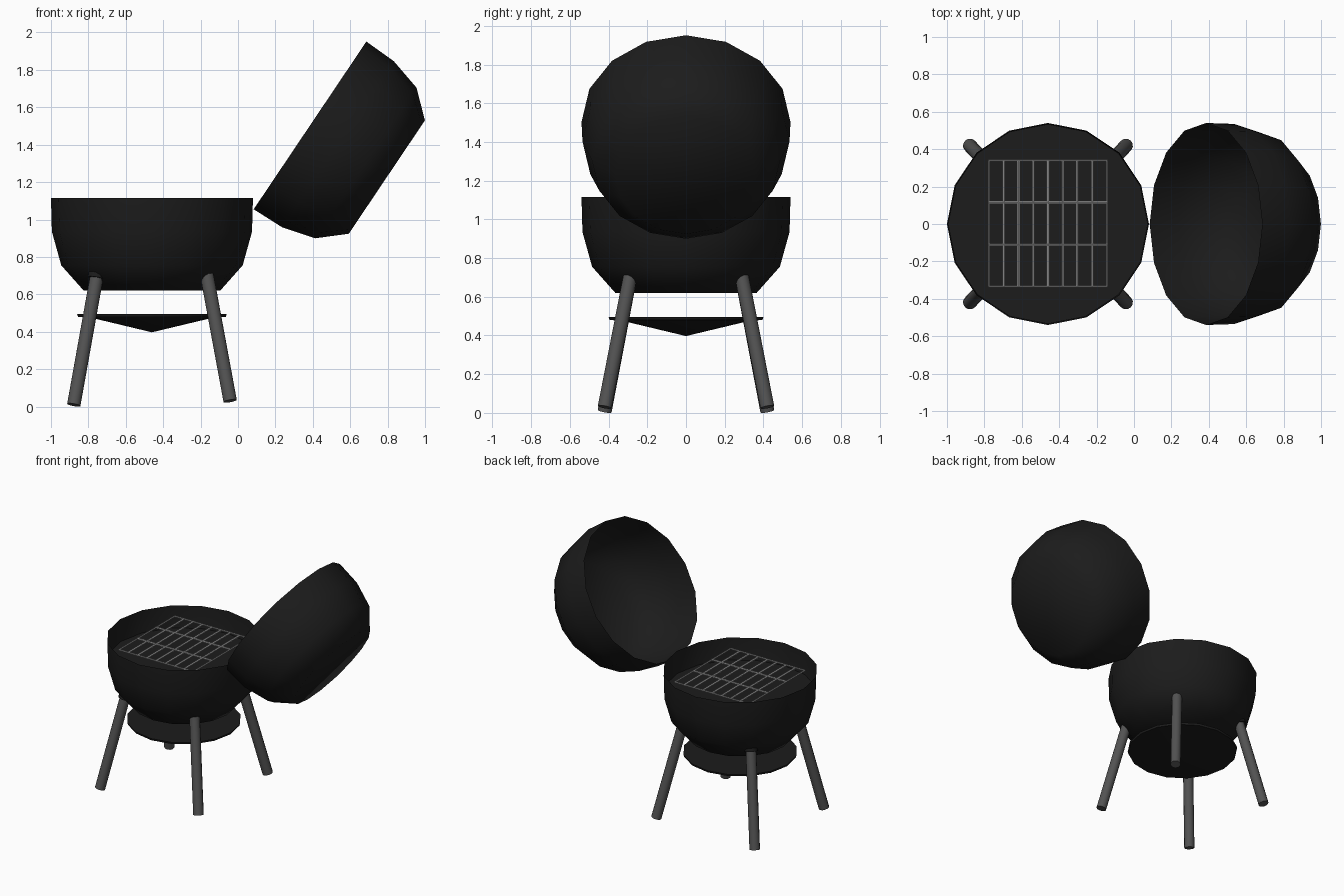
import bpy
import bmesh
from math import cos, sin, pi, radians
from mathutils import Vector

if "Cube" in bpy.data.objects:
    bpy.data.objects.remove(bpy.data.objects["Cube"], do_unlink=True)

CX = -0.46  # centre of the bowl, legs and tray
SIDES = 16


def material(name, value):
    mat = bpy.data.materials.new(name)
    mat.use_nodes = True
    color = (value, value, value, 1)
    mat.diffuse_color = color
    mat.node_tree.nodes["Principled BSDF"].inputs["Base Color"].default_value = color
    return mat


black = material("black enamel", 0.0115)
grey = material("dark grey metal", 0.085)
steel = material("light steel", 0.42)


def finish(name, bm, mat, angle=55):
    bmesh.ops.recalc_face_normals(bm, faces=bm.faces)
    mesh = bpy.data.meshes.new(name)
    bm.to_mesh(mesh)
    bm.free()
    mesh.materials.append(mat)
    obj = bpy.data.objects.new(name, mesh)
    bpy.context.collection.objects.link(obj)
    bpy.ops.object.select_all(action="DESELECT")
    obj.select_set(True)
    bpy.context.view_layer.objects.active = obj
    bpy.ops.object.shade_smooth_by_angle(angle=radians(angle))
    return obj


def lathe(name, profile, mat, cap_first=False, cap_last=False):
    """Turn (radius, height) points around z, with optional end caps."""
    bm = bmesh.new()
    rings = [[bm.verts.new((r * cos(2 * pi * i / SIDES), r * sin(2 * pi * i / SIDES), z))
              for i in range(SIDES)] for r, z in profile]
    for a, b in zip(rings, rings[1:]):
        for i in range(SIDES):
            j = (i + 1) % SIDES
            bm.faces.new((a[i], a[j], b[j], b[i]))
    if cap_first:
        bm.faces.new(rings[0])
    if cap_last:
        bm.faces.new(rings[-1])
    bmesh.ops.remove_doubles(bm, verts=bm.verts, dist=0.0005)
    return finish(name, bm, mat)


def rod(name, start, end, radius, mat, segments=12):
    start, end = Vector(start), Vector(end)
    axis = end - start
    bm = bmesh.new()
    bmesh.ops.create_cone(bm, cap_ends=True, segments=segments, radius1=radius,
                          radius2=radius, depth=axis.length)
    turn = axis.to_track_quat("Z", "Y").to_matrix()
    bmesh.ops.transform(bm, matrix=turn.to_4x4(), verts=bm.verts)
    bmesh.ops.translate(bm, vec=(start + end) / 2, verts=bm.verts)
    return finish(name, bm, mat)


# Hollow bowl and matching tilted lid, heights measured from the rim
shell = [(0.54, 0), (0.535, -0.18), (0.485, -0.36), (0.365, -0.495)]
bowl = lathe("bowl", shell, black, cap_last=True)
bowl.location = (CX, 0, 1.115)
lid = lathe("lid", shell, black, cap_last=True)
lid.location = (0.385, 0, 1.503)
lid.rotation_euler.y = radians(-56.1)

# Flat coal bed inside the bowl
bed = lathe("coal_bed", [(0.534, 0), (0.2, 0)], black, cap_last=True)
bed.location = (CX, 0, 0.945)

# Shallow ash tray with a conical underside
tray = lathe("ash_tray", [(0.40, 0.495), (0.395, 0.48), (0.33, 0.476), (0.0002, 0.397)],
             black, cap_first=True)
tray.location.x = CX

# Splayed legs, with dark brackets on the right pair
for sx, side in ((-1, "right"), (1, "left")):
    for sy, end in ((-1, "front"), (1, "back")):
        foot_z = 0.009 if sx < 0 else 0.03
        top = Vector((CX + sx * 0.297, sy * 0.292, 0.685))
        foot = Vector((CX + sx * 0.418, sy * 0.42, foot_z))
        up = (top - foot).normalized()
        rod(f"{end}_{side}_leg", foot, top + up * 0.03, 0.037, grey)
        if sx < 0:
            rod(f"{end}_{side}_bracket", top, top + up * 0.055, 0.048, black)

# Cooking grate hung inside the bowl, with a thinner outer frame
GRATE_Z = 1.067
for i in range(9):
    x = CX - 0.315 + i * 0.63 / 8
    r = 0.006 if i in (0, 8) else 0.008
    rod(f"grate_bar_{i + 1}", (x, -0.335, GRATE_Z), (x, 0.34, GRATE_Z), r, steel, 6)
for i in range(4):
    y = -0.335 + i * 0.225
    r = 0.006 if i in (0, 3) else 0.008
    rod(f"grate_cross_bar_{i + 1}", (CX - 0.318, y, GRATE_Z), (CX + 0.318, y, GRATE_Z),
        r, steel, 6)
